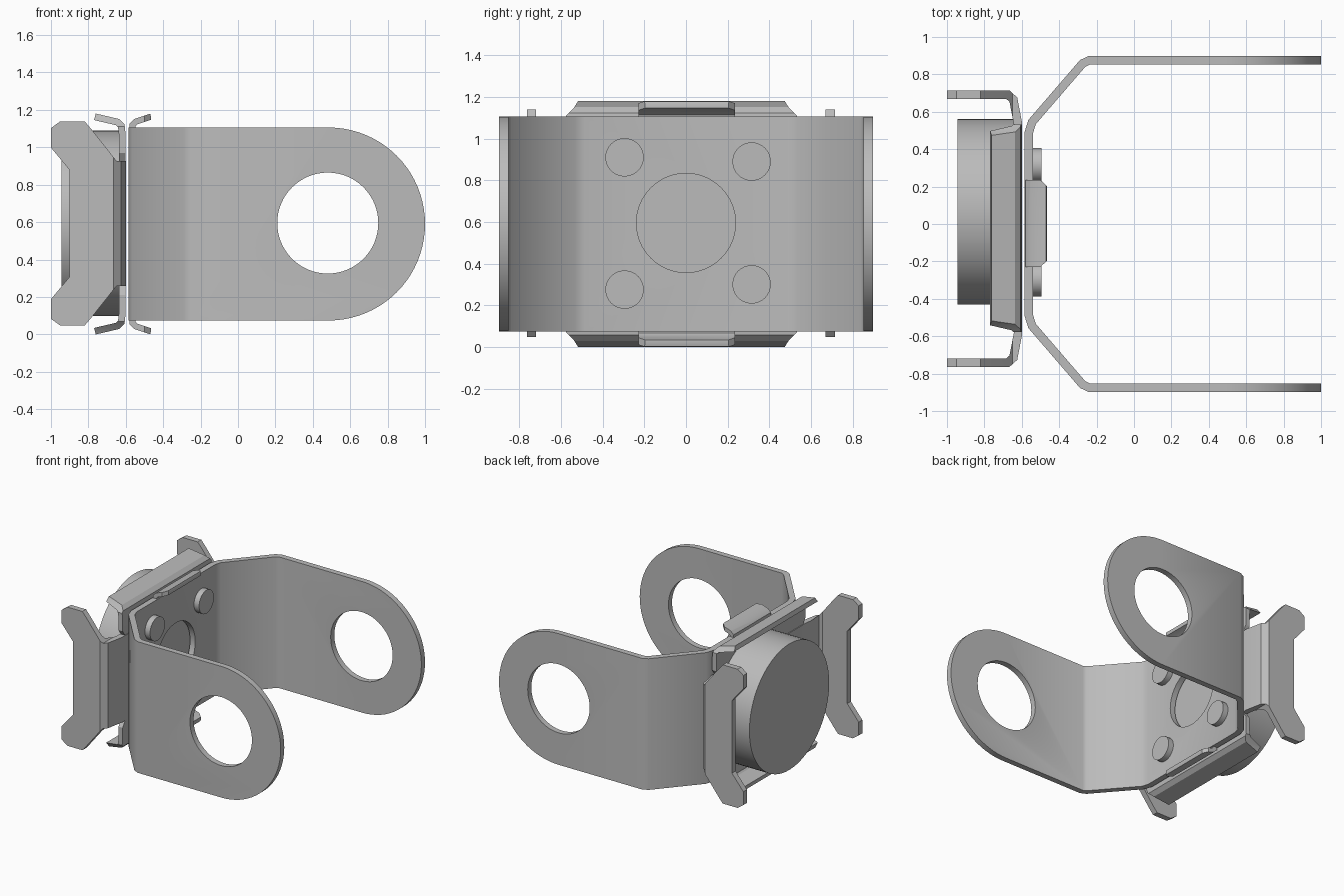
import bpy
import bmesh
from math import sin, cos, pi
from mathutils import Vector

if "Cube" in bpy.data.objects:
    bpy.data.objects.remove(bpy.data.objects["Cube"])

steel = bpy.data.materials.new("grey steel")
steel.use_nodes = True
steel.diffuse_color = (0.5, 0.5, 0.5, 1)
steel.node_tree.nodes["Principled BSDF"].inputs["Base Color"].default_value = (0.5, 0.5, 0.5, 1)

MID = 0.59  # height of the horizontal symmetry plane


def prism(name, outline, axis, lo, hi):
    """Extrude a 2D outline along one axis."""
    def place(a, b, t):
        return {"x": (t, a, b), "y": (a, t, b), "z": (a, b, t)}[axis]
    bm = bmesh.new()
    base = bm.faces.new([bm.verts.new(place(a, b, lo)) for a, b in outline])
    top = bmesh.ops.extrude_face_region(bm, geom=[base])
    shift = Vector(place(0, 0, hi - lo))
    bmesh.ops.translate(bm, vec=shift, verts=[v for v in top["geom"] if isinstance(v, bmesh.types.BMVert)])
    bmesh.ops.recalc_face_normals(bm, faces=bm.faces)
    mesh = bpy.data.meshes.new(name)
    bm.to_mesh(mesh)
    bm.free()
    mesh.materials.append(steel)
    obj = bpy.data.objects.new(name, mesh)
    bpy.context.collection.objects.link(obj)
    return obj


def circle(a, b, r, n=64):
    return [(a + r * cos(2 * pi * i / n), b + r * sin(2 * pi * i / n)) for i in range(n)]


def mirrored(half, centre=0.0):
    """Close a half path by reflecting its second coordinate."""
    return [(a, centre + b) for a, b in half] + [(a, centre - b) for a, b in reversed(half)]


def sheet(path, thick):
    """Outline of bent sheet metal around a centre line, with mitred bends."""
    pts = [Vector(p) for p in path]
    left, right = [], []
    for i, p in enumerate(pts):
        d1 = (p - pts[i - 1]).normalized() if i else (pts[1] - p).normalized()
        d2 = (pts[i + 1] - p).normalized() if i < len(pts) - 1 else d1
        n1, n2 = Vector((-d1.y, d1.x)), Vector((-d2.y, d2.x))
        m = (n1 + n2).normalized()
        off = m * (thick / 2 / m.dot(n1))
        left.append(tuple(p + off))
        right.append(tuple(p - off))
    return left + right[::-1]


def boolean(obj, cutter, operation):
    mod = obj.modifiers.new("cut", "BOOLEAN")
    mod.operation, mod.solver, mod.object = operation, "EXACT", cutter
    bpy.context.view_layer.objects.active = obj
    bpy.ops.object.modifier_apply(modifier=mod.name)
    bpy.data.objects.remove(cutter)


def finish(obj):
    bpy.ops.object.select_all(action="DESELECT")
    obj.select_set(True)
    bpy.context.view_layer.objects.active = obj
    bpy.ops.object.shade_smooth_by_angle(angle=0.5)


# Forked yoke: bent strip, rounded ends, pivot holes and centre hole
yoke_path = mirrored([(1.1, 0.875), (-0.24, 0.875), (-0.275, 0.858), (-0.545, 0.545), (-0.562, 0.49)])
yoke = prism("fork_yoke", sheet(yoke_path, 0.045), "z", MID - 0.516, MID + 0.516)
arc = [(0.484 + 0.516 * sin(pi * i / 40), MID + 0.516 * cos(pi * i / 40)) for i in range(41)]
outline = [(-0.8, MID + 0.6), (0.484, MID + 0.6)] + arc + [(0.484, MID - 0.6), (-0.8, MID - 0.6)]
boolean(yoke, prism("end_cutter", outline, "y", -1.2, 1.2), "INTERSECT")
boolean(yoke, prism("pivot_cutter", circle(0.48, MID + 0.005, 0.27), "y", -1.2, 1.2), "DIFFERENCE")
boolean(yoke, prism("hub_cutter", circle(0, MID + 0.005, 0.238), "x", -0.7, -0.4), "DIFFERENCE")
finish(yoke)

# Small lips on the yoke's upper and lower edges, with clipped corners
for name, s in (("upper_yoke_lip", 1), ("lower_yoke_lip", -1)):
    path = [(-0.565, 0.5), (-0.564, 0.53), (-0.545, 0.548), (-0.465, 0.574)]
    lip = prism(name, sheet([(x, MID + s * z) for x, z in path], 0.032), "y", -0.23, 0.235)
    clip = mirrored([(-0.7, 0.232), (-0.5, 0.232), (-0.466, 0.2)], 0.003)
    boolean(lip, prism("lip_cutter", clip, "z", -1, 2), "INTERSECT")
    finish(lip)

# Rivets on the yoke
for i, (y, z) in enumerate([(-0.295, 0.91), (0.315, 0.89), (-0.295, 0.275), (0.315, 0.3)]):
    rivet = prism(f"rivet_{i + 1}", circle(y, z, 0.092, 32), "x", -0.56, -0.495)
    finish(rivet)

# Back plate with flared upper and lower flanges
plate_path = mirrored([(-0.765, 0.573), (-0.645, 0.545), (-0.624, 0.525), (-0.619, 0.48)], MID)
plate = prism("back_plate", sheet(plate_path, 0.036), "y", -0.7, 0.7)
half = [(0.49, 0.6), (0.515, 0.56), (0.555, 0.52), (0.555, 0.38), (0.5, 0.3)]
top_edge = [(y - 0.022, MID + z) for y, z in half]
top_other = [(-y - 0.022, MID + z) for y, z in half]
flip = lambda pts: [(y, 2 * MID - z) for y, z in pts]
octagon = top_edge + flip(top_edge)[::-1] + flip(top_other) + top_other[::-1]
boolean(plate, prism("plate_cutter", octagon, "x", -1, 0), "INTERSECT")
finish(plate)

# Side ears bent backwards from the plate, each ending in a forked claw
ear_path = mirrored([(-1.1, 0.717), (-0.675, 0.717), (-0.645, 0.69), (-0.62, 0.56), (-0.62, 0.48)], -0.025)
ears = prism("side_ears", sheet(ear_path, 0.045), "z", 0, 2 * MID)
claw = mirrored([(-0.9, 0.285), (-1, 0.405), (-1, 0.51), (-0.95, 0.546),
                 (-0.82, 0.546), (-0.785, 0.505), (-0.65, 0.335), (-0.55, 0.335)], MID + 0.003)
boolean(ears, prism("claw_cutter", claw, "y", -1.2, 1.2), "INTERSECT")
finish(ears)

# Round drum behind the plate
drum = prism("drum", circle(0.065, MID + 0.003, 0.496, 72), "x", -0.945, -0.62)
finish(drum)
